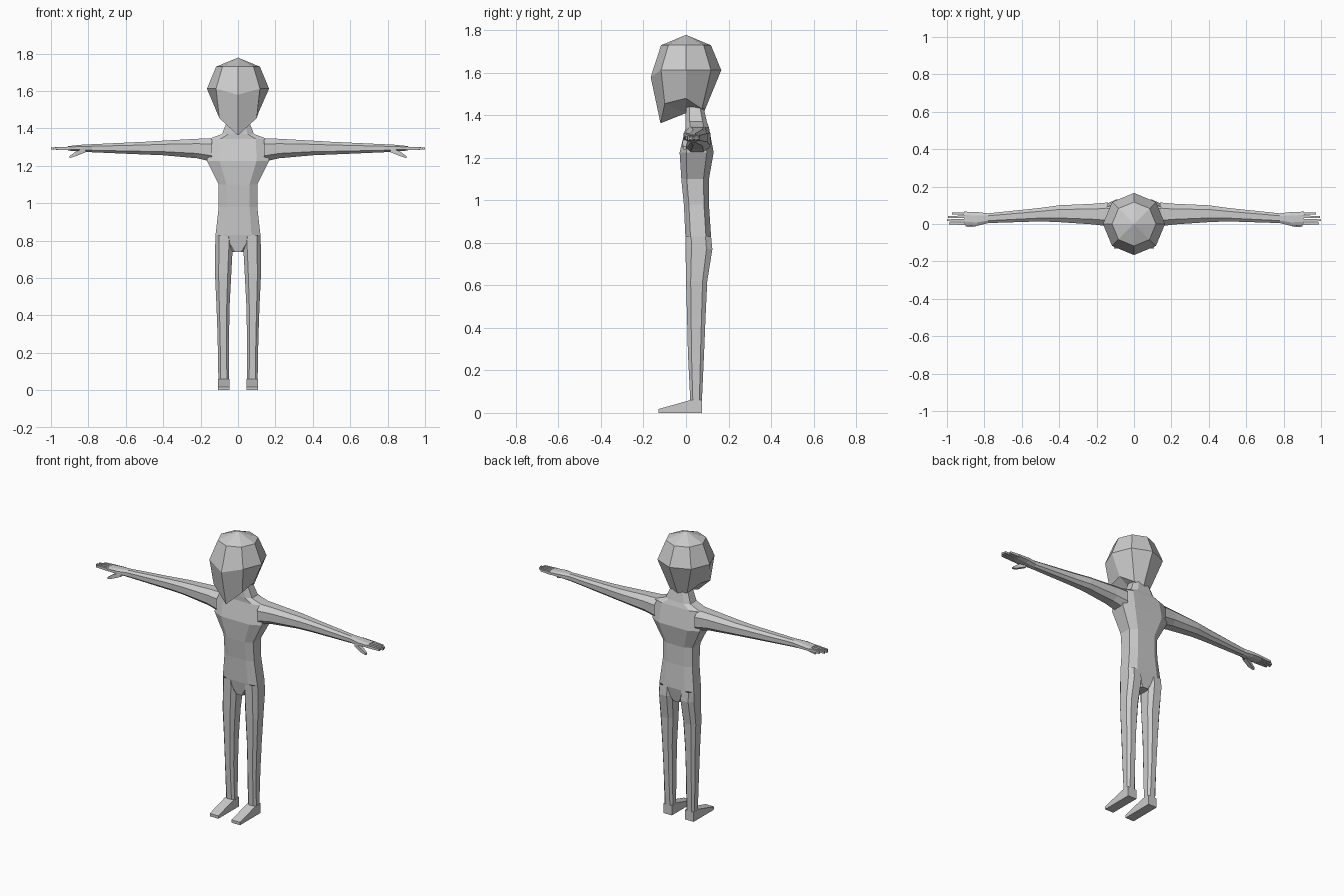
import bpy, bmesh

if "Cube" in bpy.data.objects:
    bpy.data.objects.remove(bpy.data.objects["Cube"])


def finish(name, bm, mirrored=False):
    bmesh.ops.recalc_face_normals(bm, faces=bm.faces)
    mesh = bpy.data.meshes.new(name)
    bm.to_mesh(mesh)
    bm.free()
    ob = bpy.data.objects.new(name, mesh)
    bpy.context.collection.objects.link(ob)
    if mirrored:
        mod = ob.modifiers.new("Mirror", "MIRROR")
        mod.use_mirror_merge = False
    return ob


def outline(a0, a1, b0, b1, cut):
    """Rectangle with cut corners (plain rectangle when cut is 0)."""
    if not cut:
        return [(a0, b0), (a1, b0), (a1, b1), (a0, b1)]
    ca, cb = (a1 - a0) * cut, (b1 - b0) * cut
    return [(a0 + ca, b0), (a1 - ca, b0), (a1, b0 + cb), (a1, b1 - cb),
            (a1 - ca, b1), (a0 + ca, b1), (a0, b1 - cb), (a0, b0 + cb)]


def loft(bm, sections, axis, cut=0.25, start=False, end=False):
    """Skin sections (position, a0, a1, b0, b1) along the x or z axis."""
    rings = []
    for t, *box in sections:
        pts = outline(*box, cut)
        rings.append([bm.verts.new((t, a, b) if axis == "x" else (a, b, t)) for a, b in pts])
    n = len(rings[0])
    for r, s in zip(rings, rings[1:]):
        for i in range(n):
            j = (i + 1) % n
            bm.faces.new((r[i], r[j], s[j], s[i]))
    if start:
        bm.faces.new(rings[0])
    if end:
        bm.faces.new(rings[-1])


# Head: eight-sided ball with the lower ring pulled into jaw, chin and nape
bm = bmesh.new()
bmesh.ops.create_uvsphere(bm, u_segments=8, v_segments=4, radius=0.166)
jaw = {(0, -1): (0, -0.12, 1.362), (1, -1): (0.1, -0.10, 1.455), (1, 0): (0.108, 0, 1.48),
       (1, 1): (0.06, 0.075, 1.43), (0, 1): (0, 0.087, 1.42)}
for v in bm.verts:
    sx, sy = [0 if abs(c) < 0.01 else (1 if c > 0 else -1) for c in v.co.xy]
    if v.co.z < -0.05:
        x, y, z = jaw.get((abs(sx), sy), (0, 0, 1.41))
        v.co = (sx * x, y, z)
    else:
        v.co.z += 1.612
        if (sx, sy) == (0, -1) and v.co.z < 1.65:
            v.co.z = 1.58
finish("head", bm)

# Torso: neck, shoulders, waist, hips, crotch (z, half width, front y, back y)
torso = [(1.44, 0.058, 0.0, 0.082), (1.37, 0.085, -0.003, 0.098), (1.342, 0.16, -0.002, 0.108),
         (1.225, 0.165, -0.03, 0.13), (1.10, 0.103, -0.022, 0.108), (0.98, 0.103, -0.010, 0.108),
         (0.83, 0.12, -0.003, 0.118), (0.74, 0.029, 0.012, 0.10)]
bm = bmesh.new()
loft(bm, [(z, -w, w, y0, y1) for z, w, y0, y1 in torso], "z", 0.2, end=True)
finish("torso", bm)

# Legs
bm = bmesh.new()
loft(bm, [(0.83, 0.03, 0.12, -0.002, 0.118), (0.77, 0.028, 0.122, -0.002, 0.124),
          (0.62, 0.036, 0.123, 0.0, 0.10), (0.45, 0.045, 0.115, 0.005, 0.092),
          (0.28, 0.048, 0.109, 0.009, 0.085), (0.06, 0.047, 0.105, 0.02, 0.075)], "z", 0.22)
finish("leg", bm, True)

# Feet: wedge profile extruded sideways
bm = bmesh.new()
profile = [(0.075, 0), (0.075, 0.06), (0.02, 0.06), (-0.13, 0.018), (-0.13, 0)]
face = bm.faces.new([bm.verts.new((0.046, y, z)) for y, z in profile])
moved = bmesh.ops.extrude_face_region(bm, geom=[face])["geom"]
bmesh.ops.translate(bm, vec=(0.06, 0, 0), verts=[g for g in moved if isinstance(g, bmesh.types.BMVert)])
finish("foot", bm, True)

# Arms with palms
bm = bmesh.new()
loft(bm, [(0.14, -0.012, 0.115, 1.222, 1.347), (0.22, -0.002, 0.108, 1.24, 1.344),
          (0.40, 0.010, 0.10, 1.256, 1.334), (0.50, 0.014, 0.086, 1.26, 1.328),
          (0.78, 0.005, 0.057, 1.272, 1.315), (0.84, -0.010, 0.064, 1.277, 1.312),
          (0.91, -0.006, 0.066, 1.281, 1.305)], "x", 0.25, end=True)
finish("arm", bm, True)

# Fingers, from index to little
bm = bmesh.new()
for y, tip in ((0.002, 0.988), (0.020, 1.0), (0.038, 0.995), (0.056, 0.972)):
    loft(bm, [(0.90, y - 0.007, y + 0.007, 1.284, 1.302),
              (tip, y - 0.005, y + 0.005, 1.286, 1.298)], "x", 0, end=True)
finish("fingers", bm, True)

# Thumbs
bm = bmesh.new()
loft(bm, [(0.815, -0.004, 0.025, 1.272, 1.298), (0.865, -0.017, 0.008, 1.252, 1.277),
          (0.90, -0.014, 0.0, 1.240, 1.252)], "x", 0, end=True)
finish("thumb", bm, True)
